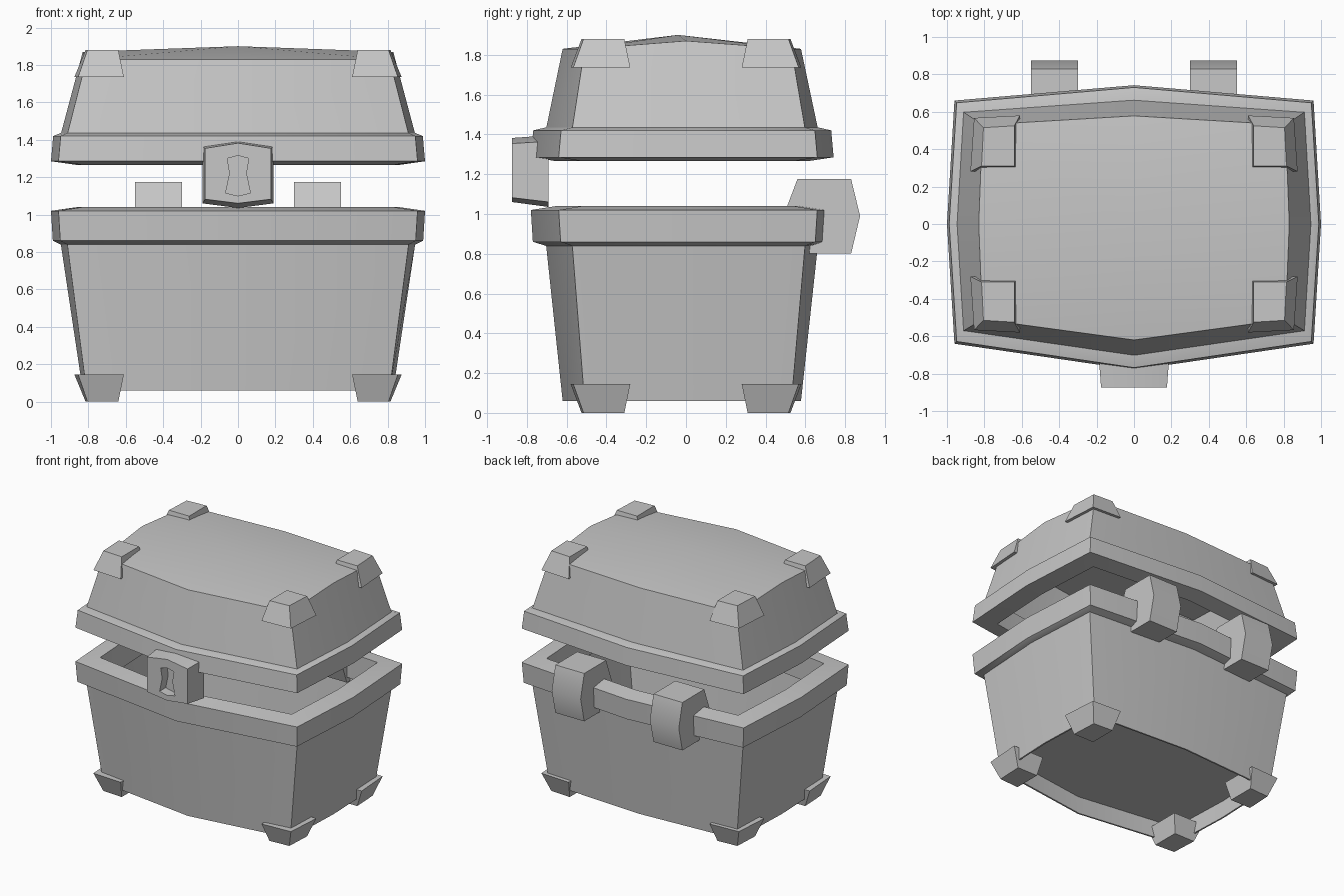
import bpy, bmesh, math

cube = bpy.data.objects.get("Cube")
if cube:
    bpy.data.objects.remove(cube)

grey = bpy.data.materials.new("plain_grey")
grey.use_nodes = True
COLOUR = (0.57, 0.57, 0.57, 1)
grey.diffuse_color = COLOUR
grey.node_tree.nodes["Principled BSDF"].inputs["Base Color"].default_value = COLOUR


def loft(name, rings, closed=False, peak=None):
    """Skin a stack of equal rings; cap the ends, close the loop, or end in a peak."""
    bm = bmesh.new()
    loops = [[bm.verts.new(p) for p in ring] for ring in rings]
    n = len(loops[0])
    pairs = list(zip(loops, loops[1:]))
    if closed:
        pairs.append((loops[-1], loops[0]))
    for a, b in pairs:
        for i in range(n):
            j = (i + 1) % n
            bm.faces.new((a[i], a[j], b[j], b[i]))
    if not closed:
        bm.faces.new(loops[0][::-1])
        if peak:
            tip = bm.verts.new(peak)
            for i in range(n):
                bm.faces.new((loops[-1][i], loops[-1][(i + 1) % n], tip))
        else:
            bm.faces.new(loops[-1])
    bmesh.ops.recalc_face_normals(bm, faces=bm.faces)
    mesh = bpy.data.meshes.new(name)
    bm.to_mesh(mesh)
    bm.free()
    mesh.materials.append(grey)
    obj = bpy.data.objects.new(name, mesh)
    bpy.context.collection.objects.link(obj)
    bpy.ops.object.select_all(action="DESELECT")
    obj.select_set(True)
    bpy.context.view_layer.objects.active = obj
    bpy.ops.object.shade_smooth_by_angle(angle=math.radians(30))


def bulged(shape, z, inset=0.0, ridge=0.0):
    """Rectangle with a bulge in the middle of every side."""
    xc, xm, fc, fm, bc, bm_ = (v - inset for v in shape)
    return [(xc, -fc, z), (xm, 0, z + ridge), (xc, bc, z), (0, bm_, z),
            (-xc, bc, z), (-xm, 0, z + ridge), (-xc, -fc, z), (0, -fm, z)]


# Outlines: corner x, side middle x, front corner, front middle, back corner, back middle
RIM = (0.96, 1.0, 0.64, 0.78, 0.66, 0.742)
WIDE = (0.915, 0.95, 0.573, 0.705, 0.60, 0.665)
NARROW = (0.81, 0.83, 0.51, 0.62, 0.53, 0.578)
OPENING = (0.83, 0.86, 0.52, 0.65, 0.54, 0.61)

# Lower box: thin walls around a raised floor, open above and below
loft("box_body", [bulged(NARROW, 0.20, 0.003), bulged(NARROW, 0.06, 0.012),
                  bulged(NARROW, 0.06), bulged(WIDE, 0.86),
                  bulged(WIDE, 0.86, 0.02), bulged(NARROW, 0.23)])
loft("box_rim", [bulged(RIM, 0.86, 0.01), bulged(RIM, 1.02), bulged(OPENING, 1.04),
                 bulged(OPENING, 0.84), bulged(WIDE, 0.84)], closed=True)

# Lid: thin hollow shell with a low crowned top
loft("lid_body", [bulged(NARROW, 1.80, 0.02), bulged(WIDE, 1.42, 0.02),
                  bulged(WIDE, 1.42), bulged(NARROW, 1.83, 0, 0.04)],
     peak=(0, -0.04, 1.90))
loft("lid_rim", [bulged(RIM, 1.285), bulged(RIM, 1.42, 0.012), bulged(WIDE, 1.435),
                 bulged(OPENING, 1.435), bulged(OPENING, 1.265)], closed=True)

# Corner guards: four feet and their mirror images on the lid
END = [(0.64, 0.31), (0.815, 0.31), (0.805, 0.515), (0.64, 0.525)]
FLARE = [(0.61, 0.28), (0.875, 0.28), (0.855, 0.567), (0.61, 0.58)]
for level, z0, z1 in (("foot", 0.0, 0.145), ("lid_corner", 1.88, 1.735)):
    for side, sx in (("left", 1), ("right", -1)):
        for end, sy in (("front", -1), ("back", 1)):
            loft(f"{level}_{end}_{side}",
                 [[(sx * x, sy * y, z0) for x, y in END],
                  [(sx * x, sy * y, z1) for x, y in FLARE]])

# Hinges
HINGE = [(0.56, 1.175), (0.83, 1.175), (0.875, 0.99), (0.83, 0.80), (0.56, 0.80), (0.49, 0.99)]
for side, sx in (("left", 1), ("right", -1)):
    loft(f"hinge_{side}", [[(sx * x, y, z) for y, z in HINGE] for x in (0.30, 0.55)])


# Tapered lock plate with a recessed keyhole
def plate(half, y):
    """Eight point mirrored outline from top middle down to bottom middle."""
    pts = half + [(-x, z) for x, z in half[-2:0:-1]]
    return [(x, y, z) for x, z in pts]


EDGE = [(0, 1.395), (0.19, 1.365), (0.19, 1.21), (0.19, 1.06), (0, 1.035)]
FACE = [(0, 1.382), (0.176, 1.354), (0.176, 1.21), (0.176, 1.082), (0, 1.06)]
KEYHOLE = [(0, 1.315), (0.057, 1.30), (0.044, 1.22), (0.066, 1.115), (0, 1.10)]
loft("lock", [plate(EDGE, -0.69), plate(FACE, -0.875),
              plate(KEYHOLE, -0.875), plate(KEYHOLE, -0.80)])
